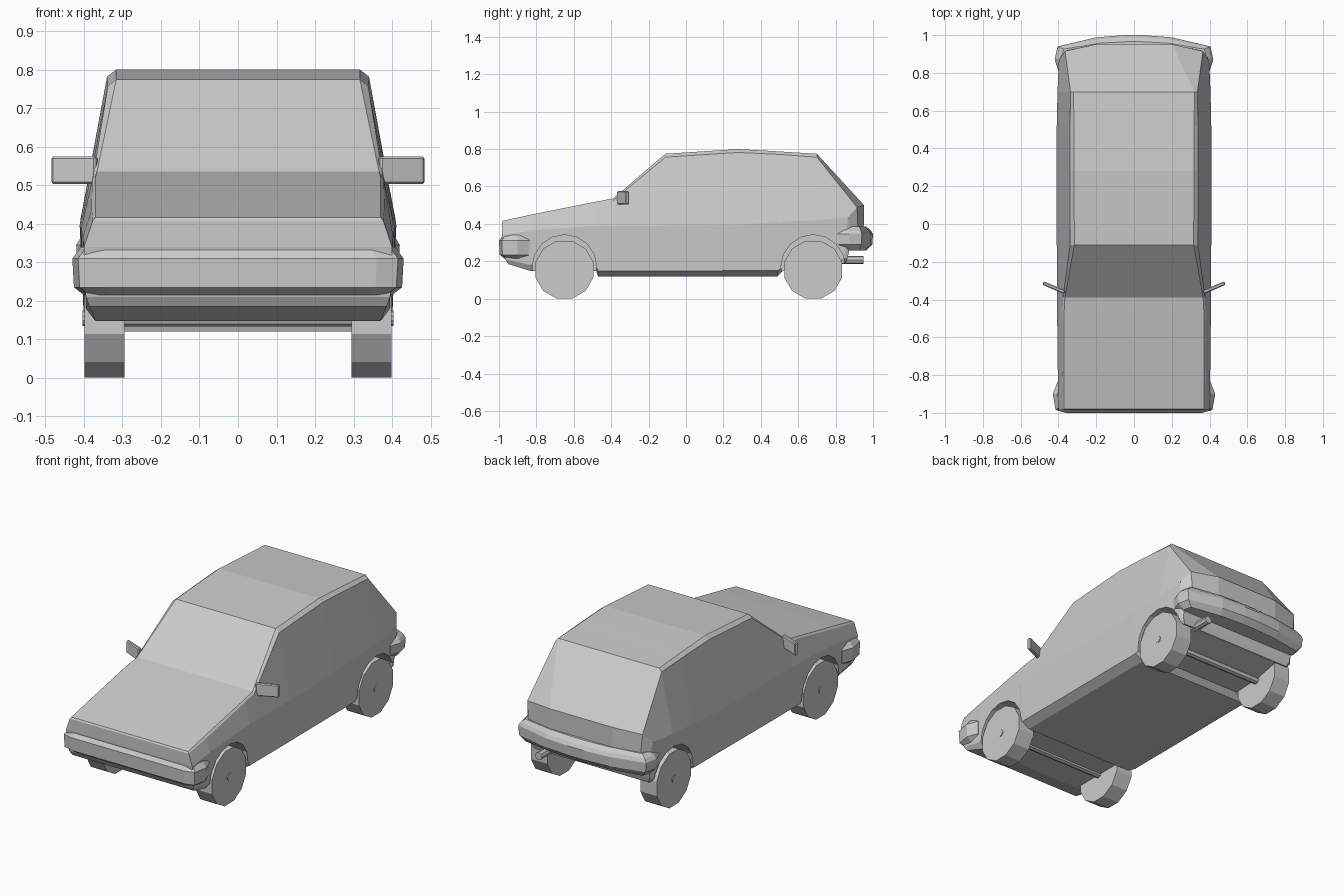
import bpy, bmesh, math

if "Cube" in bpy.data.objects:
    bpy.data.objects.remove(bpy.data.objects["Cube"])


def finish(name, bm):
    bmesh.ops.recalc_face_normals(bm, faces=bm.faces)
    mesh = bpy.data.meshes.new(name)
    bm.to_mesh(mesh)
    bm.free()
    ob = bpy.data.objects.new(name, mesh)
    bpy.context.collection.objects.link(ob)
    return ob


def loft(bm, rings):
    """Quads between successive closed rings; returns the vertex rings."""
    vr = [[bm.verts.new(p) for p in r] for r in rings]
    for a, b in zip(vr, vr[1:]):
        for i in range(len(a)):
            j = (i + 1) % len(a)
            bm.faces.new((a[i], a[j], b[j], b[i]))
    return vr


def cap(bm, ring):
    """Close a left/right symmetric ring with horizontal strips."""
    n = len(ring)
    for i in range(n // 2 - 1):
        bm.faces.new((ring[i], ring[i + 1], ring[n - 2 - i], ring[n - 1 - i]))


def cylinder(name, centre, r, length, sides, axis="X", turn=0.0):
    rot = (turn, 0, 0) if axis == "X" else (math.pi / 2, 0, 0)
    bm = bmesh.new()
    bmesh.ops.create_cone(bm, cap_ends=True, segments=sides, radius1=r, radius2=r, depth=length)
    if axis == "X":
        for v in bm.verts:
            v.co = (v.co.z, v.co.x, v.co.y)
    ob = finish(name, bm)
    ob.rotation_euler = rot
    ob.location = centre
    return ob


# Body shell: y, then (x, z) of floor, sill, belt, shoulder, roof edge
stations = [
    ((-.95, -.965, -.985, -.985, -.98),
     [(.385, .185), (.395, .21), (.40, .34), (.377, .408), (.37, .417)]),
    (-.83, [(.37, .148), (.395, .18), (.403, .365), (.38, .438), (.37, .449)]),
    (-.48, [(.37, .148), (.398, .175), (.407, .39), (.379, .51), (.37, .519)]),
    (-.47, [(.35, .12), (.40, .148), (.407, .39), (.379, .512), (.37, .521)]),
    (-.39, [(.35, .12), (.40, .148), (.407, .39), (.376, .525), (.366, .536)]),
    (-.11, [(.35, .12), (.40, .148), (.409, .39), (.338, .757), (.316, .775)]),
    (.28, [(.35, .12), (.40, .15), (.411, .395), (.34, .782), (.317, .80)]),
    (.49, [(.35, .12), (.40, .15), (.409, .41), (.339, .772), (.318, .788)]),
    (.52, [(.35, .15), (.398, .17), (.409, .412), (.339, .77), (.318, .786)]),
    (.70, [(.36, .16), (.395, .18), (.405, .42), (.336, .757), (.32, .775)]),
    ((.84, .85, .865, .915, .952),
     [(.37, .19), (.39, .215), (.398, .435), (.365, .488), (.20, .50)]),
    ((.855, .865, .89, .92, .95),
     [(.36, .19), (.375, .22), (.385, .35), (.355, .36), (.20, .37)]),
]
rings = []
for y, pts in stations:
    ys = y if isinstance(y, tuple) else (y,) * 5
    right = [(x, yy, z) for yy, (x, z) in zip(ys, pts)]
    rings.append(right + [(-x, yy, z) for x, yy, z in reversed(right)])
bm = bmesh.new()
vr = loft(bm, rings)
cap(bm, vr[0])
cap(bm, vr[-1])
body = finish("body", bm)

# Wheels, hubs and wheel wells
for end, wy in (("front", -.65), ("rear", .68)):
    for side, s in (("right", 1), ("left", -1)):
        well = cylinder("wheel_well_cutter", (s * .40, wy, .17), .172, .22, 16)
        mod = body.modifiers.new("well", "BOOLEAN")
        mod.operation, mod.solver, mod.object = "DIFFERENCE", "EXACT", well
        bpy.context.view_layer.objects.active = body
        bpy.ops.object.modifier_apply(modifier=mod.name)
        bpy.data.objects.remove(well)
        cylinder(f"{end}_{side}_wheel", (s * .347, wy, .155), .16, .104, 12,
                 turn=math.radians(15))
        cylinder(f"{end}_{side}_hub", (s * .398, wy, .155), .02, .01, 10)
    cylinder(f"{end}_axle", (0, wy, .155), .022, .62, 8)


def bumper(name, path, yc, half_depth, profile):
    """Stack scaled plan outlines; profile is (inset, z) from bottom to top."""
    rings = []
    for inset, z in profile:
        kx, ky = 1 - inset / .42, 1 - inset / half_depth
        right = [(x * kx, yc + (y - yc) * ky, z) for x, y in path]
        rings.append(right + [(-x, y, z) for x, y, z in reversed(right)])
    bm = bmesh.new()
    vr = loft(bm, rings)
    cap(bm, vr[0])
    cap(bm, vr[-1])
    finish(name, bm)


# Bumpers
bumper("front_bumper", [(.405, -.835), (.43, -.90), (.415, -.985), (.36, -1.0)], -.91, .09,
       [(.03, .215), (.004, .235), (0, .31), (.022, .34)])
bumper("rear_bumper", [(.40, .81), (.42, .87), (.405, .94), (.20, .988), (.05, 1.0)], .90, .10,
       [(.035, .258), (.004, .29), (0, .345), (.012, .365), (.035, .385)])

# Door mirrors
for side, s in (("right", 1), ("left", -1)):
    bm = bmesh.new()
    bmesh.ops.create_cube(bm, size=1)
    for v in bm.verts:
        v.co = (v.co.x * .125, v.co.y * .02, v.co.z * .072)
    bmesh.ops.bevel(bm, geom=bm.edges[:], offset=.005, segments=1, affect="EDGES")
    ob = finish(f"{side}_mirror", bm)
    ob.location = (s * .424, -.337, .539)
    ob.rotation_euler = (0, 0, s * math.radians(23))

# Exhaust
cylinder("exhaust_pipe", (.27, .87, .207), .022, .16, 8, axis="Y")
